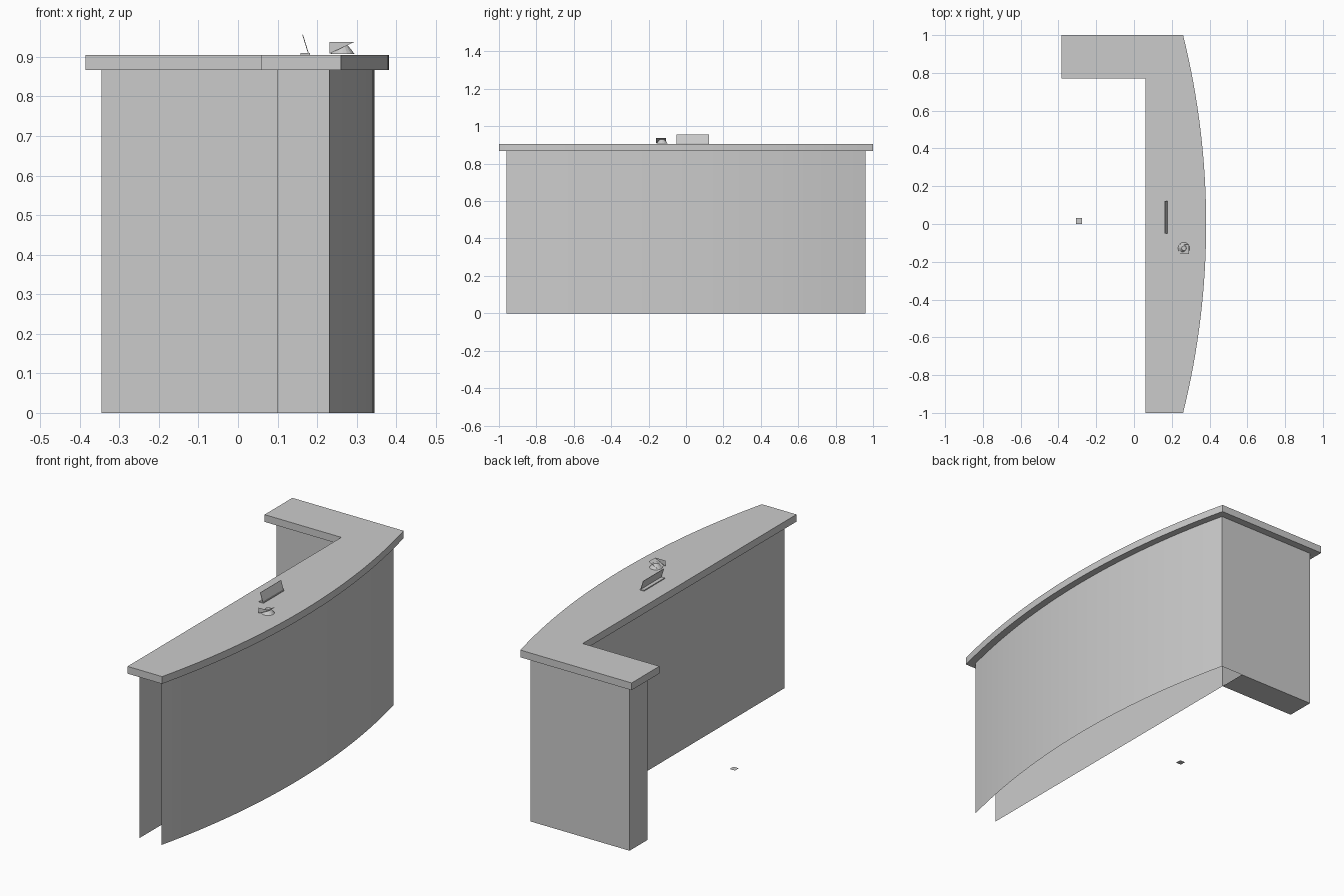
import bpy, bmesh, math
from mathutils import Matrix

if "Cube" in bpy.data.objects:
    bpy.data.objects.remove(bpy.data.objects["Cube"])


def finish(name, bm, smooth=None):
    bmesh.ops.recalc_face_normals(bm, faces=bm.faces)
    me = bpy.data.meshes.new(name)
    bm.to_mesh(me)
    bm.free()
    ob = bpy.data.objects.new(name, me)
    bpy.context.collection.objects.link(ob)
    if smooth:
        bpy.ops.object.select_all(action='DESELECT')
        ob.select_set(True)
        bpy.context.view_layer.objects.active = ob
        bpy.ops.object.shade_smooth_by_angle(angle=math.radians(smooth))
    return ob


def arc(x_end, x_mid, half, n=32):
    """Shallow front bow running from +half to -half in y."""
    sag = x_mid - x_end
    r = (half * half + sag * sag) / (2 * sag)
    a = math.asin(half / r)
    angles = [a - 2 * a * i / n for i in range(n + 1)]
    return [(x_mid - r + r * math.cos(t), r * math.sin(t)) for t in angles]


def prism(name, outline, z0, z1, smooth=None):
    bm = bmesh.new()
    face = bm.faces.new([bm.verts.new((x, y, z0)) for x, y in outline])
    ext = bmesh.ops.extrude_face_region(bm, geom=[face], use_keep_orig=True)
    verts = [g for g in ext['geom'] if isinstance(g, bmesh.types.BMVert)]
    bmesh.ops.translate(bm, verts=verts, vec=(0, 0, z1 - z0))
    return finish(name, bm, smooth)


def box(name, lo, hi):
    return prism(name, [(lo[0], lo[1]), (hi[0], lo[1]), (hi[0], hi[1]), (lo[0], hi[1])],
                 lo[2], hi[2])


def sheet(name, path, z0, z1, smooth=None):
    bm = bmesh.new()
    low = [bm.verts.new((x, y, z0)) for x, y in path]
    top = [bm.verts.new((x, y, z1)) for x, y in path]
    for i in range(len(path) - 1):
        bm.faces.new((low[i], low[i + 1], top[i + 1], top[i]))
    return finish(name, bm, smooth)


def polygon(name, points):
    bm = bmesh.new()
    bm.faces.new([bm.verts.new(p) for p in points])
    return finish(name, bm)


UNDER, TOP = 0.867, 0.905

# L-shaped countertop with bowed front
prism("countertop",
      [(0.06, -1), (0.06, 0.77), (-0.385, 0.77), (-0.385, 1)] + arc(0.26, 0.382, 1),
      UNDER, TOP, 30)

# thin desk walls, open at the -y end
sheet("desk_walls",
      [(0.10, -0.96), (0.10, 0.81), (-0.345, 0.81), (-0.345, 0.96)] + arc(0.23, 0.345, 0.96),
      0, UNDER, 30)

# closed floor of the side return
polygon("return_bottom",
        [(-0.345, 0.81, 0), (0.10, 0.81, 0), (0.10, 0.96, 0), (-0.345, 0.96, 0)])

# small flat pad behind the desk
polygon("floor_pad",
        [(-0.306, 0.0, 0.055), (-0.275, 0.0, 0.055), (-0.275, 0.032, 0.055), (-0.306, 0.032, 0.055)])

# desk sign: foot and leaning plate
box("sign_foot", (0.158, -0.05, TOP), (0.182, 0.122, TOP + 0.005))
bm = bmesh.new()
bmesh.ops.create_cube(bm, size=1, matrix=Matrix.Translation((0.1705, 0.036, 0.933))
                      @ Matrix.Rotation(math.radians(-17), 4, 'Y')
                      @ Matrix.Diagonal((0.002, 0.172, 0.049, 1)))
finish("sign_plate", bm)

# small counter bell: cone with a slanted side plate
bm = bmesh.new()
bmesh.ops.create_cone(bm, cap_ends=True, segments=16, radius1=0.031, radius2=0.012, depth=0.024,
                      matrix=Matrix.Translation((0.264, -0.128, TOP + 0.014)))
finish("bell_body", bm)
polygon("bell_plate", [(0.231, -0.16, 0.908), (0.295, -0.16, 0.938), (0.231, -0.16, 0.938)])
polygon("bell_ramp", [(0.238, -0.16, 0.910), (0.292, -0.16, 0.937),
                      (0.292, -0.108, 0.937), (0.238, -0.108, 0.910)])
